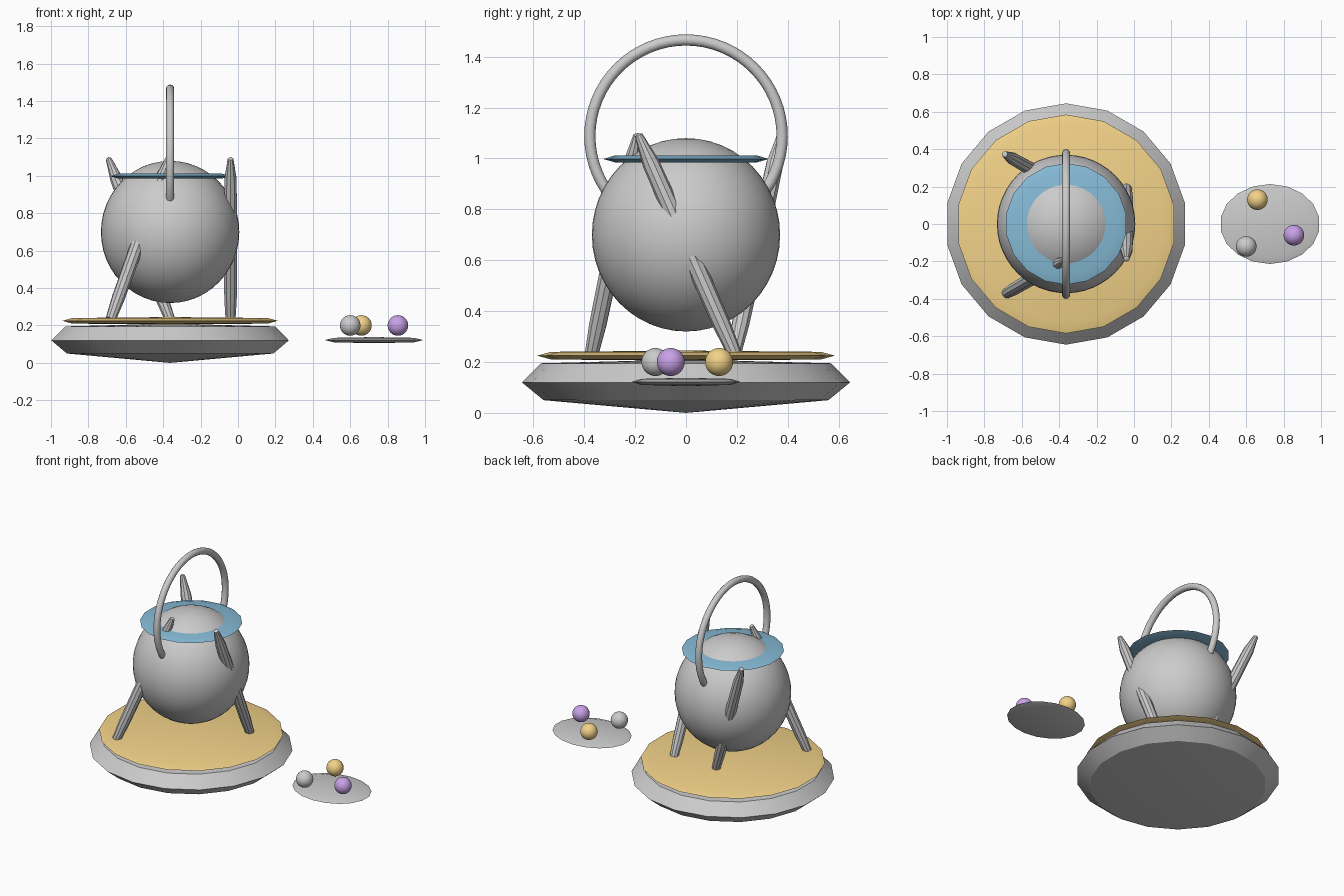
import bpy, math
from mathutils import Vector

if "Cube" in bpy.data.objects:
    bpy.data.objects.remove(bpy.data.objects["Cube"])

CX = -0.363  # axis of the pot and base


def material(name, rgb):
    m = bpy.data.materials.new(name)
    m.diffuse_color = (*rgb, 1)
    m.use_nodes = True
    m.node_tree.nodes["Principled BSDF"].inputs["Base Color"].default_value = m.diffuse_color
    return m


GOLD = material("gold", (0.9, 0.65, 0.25))
BLUE = material("blue", (0.24, 0.5, 0.68))
PURPLE = material("purple", (0.58, 0.36, 0.8))


def finish(ob, name, mat=None, angle=None):
    ob.name = name
    if mat:
        ob.data.materials.append(mat)
    if angle:
        bpy.ops.object.select_all(action='DESELECT')
        ob.select_set(True)
        bpy.context.view_layer.objects.active = ob
        bpy.ops.object.shade_smooth_by_angle(angle=math.radians(angle))
    return ob


def lathe(name, profile, sides, loc, mat=None, angle=None, scale_y=1):
    """Solid of revolution from (radius, z), closed by a pole at each end."""
    verts = [(0, 0, profile[0][1])]
    rings = profile[1:-1]
    for r, z in rings:
        for i in range(sides):
            a = math.pi / 2 + math.tau * i / sides
            verts.append((r * math.cos(a), r * math.sin(a) * scale_y, z))
    verts.append((0, 0, profile[-1][1]))
    last, top = len(verts) - 1, 1 + (len(rings) - 1) * sides
    faces = []
    for i in range(sides):
        j = (i + 1) % sides
        faces.append((0, 1 + j, 1 + i))
        faces.append((last, top + i, top + j))
        for k in range(len(rings) - 1):
            b = 1 + k * sides
            faces.append((b + i, b + j, b + sides + j, b + sides + i))
    me = bpy.data.meshes.new(name)
    me.from_pydata(verts, [], faces)
    ob = bpy.data.objects.new(name, me)
    bpy.context.collection.objects.link(ob)
    ob.location = loc
    return finish(ob, name, mat, angle)


def ball(name, loc, r, mat=None, segs=32, scale_z=1):
    bpy.ops.mesh.primitive_uv_sphere_add(segments=segs, ring_count=segs // 2,
                                         radius=r, location=loc)
    ob = bpy.context.object
    ob.scale.z = scale_z
    return finish(ob, name, mat, 60)


# Faceted stone base and the gold disc on it
lathe("base", [(0, 0), (0.56, 0.05), (0.645, 0.12), (0.57, 0.195), (0, 0.21)],
      18, (CX, 0, 0), angle=30)
lathe("gold_disc", [(0, 0.205), (0.53, 0.21), (0.585, 0.225), (0.53, 0.24), (0, 0.245)],
      18, (CX, 0, 0), GOLD, 30)

# Pot body, rim and hoop handle
ball("pot", (CX, 0, 0.70), 0.37, segs=48, scale_z=0.38 / 0.37)
lathe("pot_rim", [(0, 0.985), (0.28, 0.985), (0.325, 0.998), (0.28, 1.012), (0, 1.012)],
      18, (CX, 0, 0), BLUE, 30)
bpy.ops.mesh.primitive_torus_add(major_radius=0.378, minor_radius=0.022,
                                 major_segments=64, minor_segments=12,
                                 location=(CX, 0, 1.088), rotation=(0, math.pi / 2, 0))
finish(bpy.context.object, "handle", angle=60)

# Three slanted poles run through the pot wall: legs below, horns above
poles = [((-0.04, 0.19, 0.235), (-0.04, -0.19, 1.1)),
         ((-0.365, 0.19, 0.235), (-0.695, 0.375, 1.1)),
         ((-0.68, -0.37, 0.235), (-0.37, -0.19, 1.1))]
for n, (a, b) in enumerate(poles):
    a, b = Vector(a), Vector(b)
    d = b - a
    h = d.length
    ob = lathe(f"pole_{n + 1}", [(0, 0), (0.028, 0), (0.035, 0.12), (0.038, h / 2),
                                 (0.034, h - 0.13), (0.016, h - 0.01), (0, h)],
               10, a, angle=25)
    ob.rotation_euler = d.to_track_quat('Z', 'Y').to_euler()

# Side plate with three berries
lathe("plate", [(0, 0.105), (0.22, 0.11), (0.267, 0.122), (0.22, 0.134), (0, 0.138)],
      18, (0.727, 0, 0), angle=30, scale_y=0.8)
ball("gold_berry", (0.66, 0.13, 0.2), 0.055, GOLD)
ball("purple_berry", (0.855, -0.06, 0.2), 0.055, PURPLE)
ball("grey_berry", (0.6, -0.12, 0.2), 0.055)
